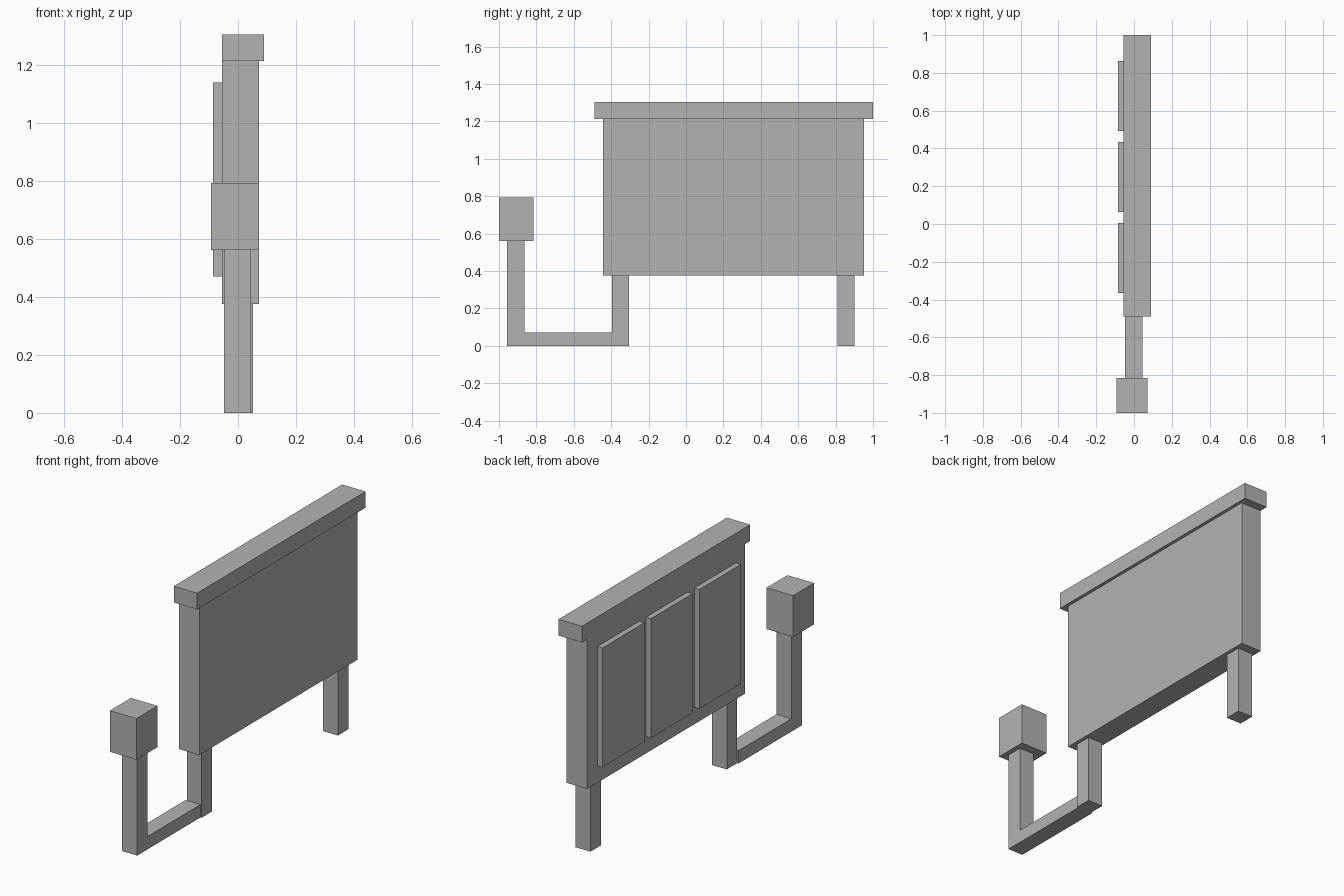
import bpy
import bmesh

if "Cube" in bpy.data.objects:
    bpy.data.objects.remove(bpy.data.objects["Cube"], do_unlink=True)

# Single flat colour
grey = bpy.data.materials.new("plain_grey")
grey.use_nodes = True
colour = (0.45, 0.45, 0.45, 1)
grey.diffuse_color = colour
grey.node_tree.nodes["Principled BSDF"].inputs["Base Color"].default_value = colour


def prism(name, profile, x):
    """Extrude a closed (y, z) profile along x."""
    bm = bmesh.new()
    face = bm.faces.new([bm.verts.new((x[0], y, z)) for y, z in profile])
    extruded = bmesh.ops.extrude_face_region(bm, geom=[face])["geom"]
    moved = [v for v in extruded if isinstance(v, bmesh.types.BMVert)]
    bmesh.ops.translate(bm, verts=moved, vec=(x[1] - x[0], 0, 0))
    bmesh.ops.recalc_face_normals(bm, faces=bm.faces)
    mesh = bpy.data.meshes.new(name)
    bm.to_mesh(mesh)
    bm.free()
    mesh.materials.append(grey)
    obj = bpy.data.objects.new(name, mesh)
    bpy.context.collection.objects.link(obj)
    return obj


def box(name, x, y, z):
    return prism(name, [(y[0], z[0]), (y[1], z[0]), (y[1], z[1]), (y[0], z[1])], x)


# Main board with its overhanging cap
box("board", (-0.055, 0.072), (-0.445, 0.953), (0.375, 1.213))
box("top_cap", (-0.055, 0.09), (-0.49, 1.0), (1.213, 1.304))

# Three raised panels on the right face
for i, y in enumerate((-0.365, 0.064, 0.492)):
    box(f"raised_panel_{i + 1}", (-0.086, -0.055), (y, y + 0.37), (0.47, 1.138))

# Legs
for name, y in (("front_leg", -0.396), ("back_leg", 0.81)):
    box(name, (-0.04, 0.052), (y, y + 0.092), (0, 0.375))

# L-shaped arm from the front leg, carrying a box
arm = [(-0.396, 0), (-0.396, 0.072), (-0.864, 0.072),
       (-0.864, 0.561), (-0.956, 0.561), (-0.956, 0)]
prism("bent_arm", arm, (-0.048, 0.045))
box("end_box", (-0.093, 0.072), (-1.0, -0.815), (0.561, 0.792))
